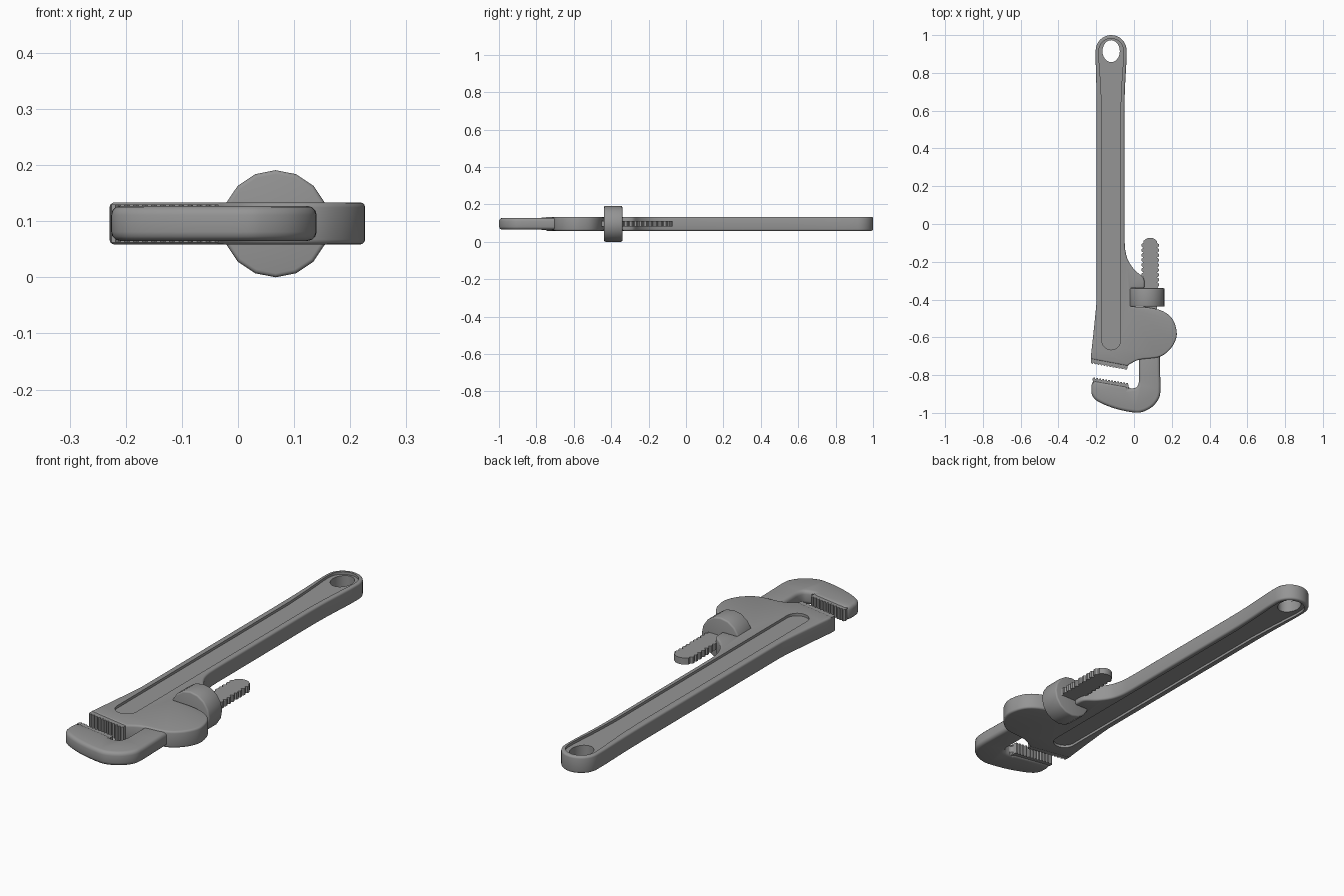
import bpy
import bmesh
import math
from mathutils import Vector

if "Cube" in bpy.data.objects:
    bpy.data.objects.remove(bpy.data.objects["Cube"])

MID = 0.096  # height of the tool's middle plane

steel = bpy.data.materials.new("grey_steel")
steel.use_nodes = True
GREY = (0.3, 0.3, 0.3, 1)
steel.diffuse_color = GREY
steel.node_tree.nodes["Principled BSDF"].inputs["Base Color"].default_value = GREY


def smooth_run(pts, steps=4):
    """Catmull-Rom curve through the points, keeping both ends."""
    p = [Vector(q) for q in pts]
    if len(p) < 3:
        return p
    p = [p[0] * 2 - p[1]] + p + [p[-1] * 2 - p[-2]]
    out = []
    for a, b, c, d in zip(p, p[1:], p[2:], p[3:]):
        for i in range(steps):
            t = i / steps
            out.append(0.5 * (2 * b + (c - a) * t + (2 * a - 5 * b + 4 * c - d) * t * t
                              + (3 * b - a - 3 * c + d) * t ** 3))
    return out + [p[-2]]


def arc(cx, cy, rx, ry, start, end, n=16):
    angles = [math.radians(start + (end - start) * i / n) for i in range(n + 1)]
    return [Vector((cx + rx * math.cos(a), cy + ry * math.sin(a))) for a in angles]


def teeth(start, end, count, depth):
    """Zigzag from start to end, with tips to the right of travel."""
    a, b = Vector(start), Vector(end)
    step = (b - a) / count
    side = Vector((step.y, -step.x)).normalized() * depth
    out = []
    for i in range(count):
        out += [a + step * i, a + step * (i + 0.25) + side, a + step * (i + 0.7) + side]
    return out + [b]


def finish(obj):
    bpy.ops.object.select_all(action="DESELECT")
    obj.select_set(True)
    bpy.context.view_layer.objects.active = obj
    for m in list(obj.modifiers):
        bpy.ops.object.modifier_apply(modifier=m.name)
    bpy.ops.object.shade_smooth_by_angle(angle=math.radians(35))


def slab(name, outline, low, high, bevel=0.0):
    """Extrude a flat outline from low to high, with rounded rims."""
    bm = bmesh.new()
    verts = []
    for p in outline:
        if not verts or (verts[-1].co.xy - p).length > 1e-4:
            verts.append(bm.verts.new((p.x, p.y, low)))
    face = bm.faces.new(verts)
    lifted = bmesh.ops.extrude_face_region(bm, geom=[face])["geom"]
    bmesh.ops.translate(bm, vec=(0, 0, high - low),
                        verts=[v for v in lifted if isinstance(v, bmesh.types.BMVert)])
    bmesh.ops.recalc_face_normals(bm, faces=bm.faces)
    mesh = bpy.data.meshes.new(name)
    bm.to_mesh(mesh)
    bm.free()
    mesh.materials.append(steel)
    obj = bpy.data.objects.new(name, mesh)
    bpy.context.collection.objects.link(obj)
    if bevel:
        mod = obj.modifiers.new("rims", "BEVEL")
        mod.width, mod.segments = bevel, 3
        mod.limit_method, mod.angle_limit = "ANGLE", math.radians(50)
        mod.use_clamp_overlap = False
    finish(obj)
    return obj


def cut(obj, cutter):
    mod = obj.modifiers.new("cut", "BOOLEAN")
    mod.operation, mod.solver, mod.object = "DIFFERENCE", "EXACT", cutter
    finish(obj)
    bpy.data.objects.remove(cutter)


# Handle and housing in one forging
body_outline = (
    arc(-0.121, 0.918, 0.082, 0.082, 0, 180)
    + smooth_run([(-0.203, 0.86), (-0.198, 0.65), (-0.198, 0.3)])
    + smooth_run([(-0.198, -0.36), (-0.2, -0.43), (-0.215, -0.58), (-0.23, -0.715)])
    + smooth_run([(-0.035, -0.752), (-0.015, -0.738), (0.03, -0.718), (0.13, -0.705),
                  (0.185, -0.67), (0.218, -0.62), (0.226, -0.57), (0.205, -0.505),
                  (0.155, -0.463), (0.08, -0.443), (-0.015, -0.437)])
    + smooth_run([(-0.015, -0.34), (0.055, -0.34)])
    + smooth_run([(0.055, -0.3), (0.045, -0.278), (0.005, -0.245), (-0.03, -0.195),
                  (-0.046, -0.14), (-0.05, -0.08)])
    + smooth_run([(-0.05, 0.3), (-0.05, 0.65), (-0.04, 0.86)]))
body = slab("handle_and_housing", body_outline, MID - 0.0375, MID + 0.0375, 0.009)

# Long shallow channel on both faces, widening around the hanging hole
channel = (
    arc(-0.121, 0.917, 0.065, 0.065, 0, 180)
    + smooth_run([(-0.186, 0.88), (-0.176, 0.74), (-0.17, 0.6)])
    + arc(-0.121, -0.617, 0.049, 0.049, 180, 360)
    + smooth_run([(-0.072, 0.6), (-0.066, 0.74), (-0.056, 0.88)]))
for side in (-1, 1):
    ends = sorted((MID + side * 0.026, MID + side * 0.06))
    cut(body, slab("channel_cutter", channel, *ends))
cut(body, slab("hole_cutter", arc(-0.121, 0.915, 0.046, 0.058, 0, 345, 23), -0.1, 0.3))

# Hook jaw
hook_outline = (
    smooth_run([(0.135, -0.6), (0.027, -0.6)])
    + smooth_run([(0.027, -0.8), (0.025, -0.84), (0.01, -0.866), (-0.03, -0.872)])
    + smooth_run([(-0.03, -0.86), (-0.218, -0.827)])
    + smooth_run([(-0.226, -0.86), (-0.222, -0.905), (-0.19, -0.94), (-0.1, -0.977),
                  (0.0, -0.998), (0.05, -0.993), (0.1, -0.965), (0.133, -0.92),
                  (0.14, -0.87), (0.138, -0.78)]))
slab("hook_jaw", hook_outline, MID - 0.031, MID + 0.031, 0.016)

# Toothed jaw plates
slab("hook_teeth", [Vector((-0.215, -0.85)), Vector((-0.03, -0.875))]
     + teeth((-0.03, -0.85), (-0.22, -0.82), 12, 0.008), MID - 0.026, MID + 0.026)
slab("heel_teeth", [Vector((-0.035, -0.74)), Vector((-0.228, -0.705))]
     + teeth((-0.228, -0.73), (-0.035, -0.765), 12, 0.008), MID - 0.034, MID + 0.034)

# Threaded shank
shank_outline = (
    [Vector((0.05, -0.62)), Vector((0.122, -0.62))]
    + teeth((0.122, -0.36), (0.122, -0.1), 10, 0.01)
    + smooth_run([(0.122, -0.09), (0.105, -0.077), (0.086, -0.073), (0.067, -0.077),
                  (0.05, -0.09)])
    + teeth((0.05, -0.1), (0.05, -0.36), 10, 0.01))
slab("threaded_shank", shank_outline, MID - 0.015, MID + 0.015)

# Adjusting wheel
wheel = slab("adjusting_wheel", arc(0, 0, 0.0955, 0.0955, 0, 337.5, 15), -0.049, 0.049, 0.007)
wheel.rotation_euler = (math.pi / 2, 0, 0)
wheel.location = (0.067, -0.389, 0.0955)
